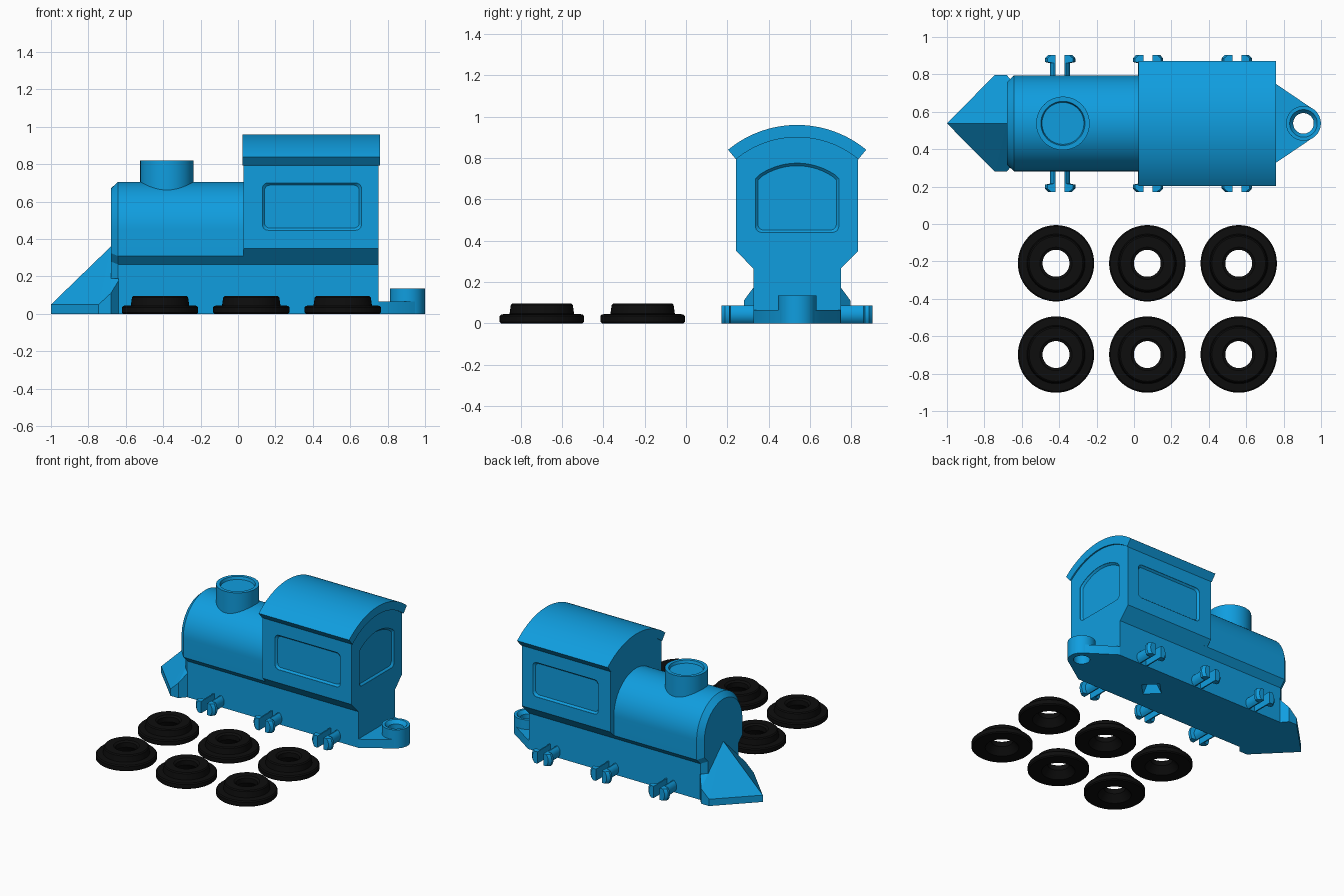
import bpy, bmesh
from math import sin, cos, pi, radians, sqrt
from mathutils import Vector

if "Cube" in bpy.data.objects:
    bpy.data.objects.remove(bpy.data.objects["Cube"])

CY = 0.538   # the engine's centre line in y


def material(name, rgb):
    m = bpy.data.materials.new(name)
    m.diffuse_color = (*rgb, 1)
    m.use_nodes = True
    m.node_tree.nodes["Principled BSDF"].inputs["Base Color"].default_value = m.diffuse_color
    return m


BLUE = material("blue", (0.005, 0.34, 0.74))
BLACK = material("black", (0.004, 0.004, 0.004))


def finish(name, bm, mat, loc):
    bmesh.ops.recalc_face_normals(bm, faces=bm.faces)
    mesh = bpy.data.meshes.new(name)
    bm.to_mesh(mesh)
    bm.free()
    mesh.materials.append(mat)
    ob = bpy.data.objects.new(name, mesh)
    ob.location = loc
    bpy.context.collection.objects.link(ob)
    return ob


def loft(name, shells, mat=BLUE, loc=(0, CY, 0), closed=False):
    """Each shell is a list of equal-length rings; ends capped, or joined if closed."""
    bm = bmesh.new()
    for rings in shells:
        vs = [[bm.verts.new(p) for p in ring] for ring in rings]
        n = len(vs[0])
        pairs = list(zip(vs, vs[1:])) + ([(vs[-1], vs[0])] if closed else [])
        for a, b in pairs:
            for i in range(n):
                j = (i + 1) % n
                bm.faces.new((a[i], a[j], b[j], b[i]))
        if not closed:
            bm.faces.new(vs[0])
            bm.faces.new(vs[-1])
    return finish(name, bm, mat, loc)


def circle(r, z, cx=0, n=64):
    return [(cx + r * cos(2 * pi * i / n), r * sin(2 * pi * i / n), z) for i in range(n)]


def arc(r, a0, a1, n, cx=0, cy=0):
    return [(cx + r * cos(a0 + (a1 - a0) * i / n), cy + r * sin(a0 + (a1 - a0) * i / n))
            for i in range(n + 1)]


def along_x(profile, x):
    return [(x, y, z) for y, z in profile]


def along_z(profile, z):
    return [(x, y, z) for x, y in profile]


def smooth(ob):
    bpy.ops.object.select_all(action='DESELECT')
    ob.select_set(True)
    bpy.context.view_layer.objects.active = ob
    bpy.ops.object.shade_smooth_by_angle(angle=radians(30))


def cut(ob, cutter):
    mod = ob.modifiers.new("cut", 'BOOLEAN')
    mod.operation, mod.solver, mod.object = 'DIFFERENCE', 'EXACT', cutter
    bpy.context.view_layer.objects.active = ob
    bpy.ops.object.modifier_apply(modifier=mod.name)


def box(x0, x1, y, z0, z1):
    rect = [(x0, -y), (x1, -y), (x1, y), (x0, y)]
    return [along_z(rect, z0), along_z(rect, z1)]


# Chassis with a small tapered pit underneath
chassis = loft("chassis", [box(-0.64, 0.75, 0.212, 0, 0.275)])
pit = loft("pit_cutter", [[circle(r * sqrt(2), z, 0.3, 4) for r, z in ((0.066, -0.01), (0.03, 0.06))]])
cut(chassis, pit)

# Boiler: round top, straight flanks, chamfered foot and front edge


def boiler_profile(inset):
    w, r = 0.212 - inset, 0.256 - inset
    return [(-w, 0.19), (w, 0.19), (w, 0.265 + inset * 0.4), (r, 0.31 + inset * 0.4)] + \
        arc(r, 0, pi, 40, 0, 0.45) + [(-r, 0.31 + inset * 0.4), (-w, 0.265 + inset * 0.4)]


boiler = loft("boiler", [[along_x(boiler_profile(i), x)
                          for i, x in ((0.036, -0.68), (0, -0.642), (0, 0.06))]])

# Chimney with a shallow recess
chimney = loft("chimney", [[circle(r, z, -0.38) for r, z in
                            ((0.143, 0.6), (0.143, 0.82), (0.118, 0.82), (0.112, 0.80))]])

# Cab body, flaring out above the chassis
cab_profile = [(-0.212, 0.265), (0.212, 0.265), (0.295, 0.35)] + \
    arc(0.468, pi / 2 - 0.682, pi / 2 + 0.682, 32, 0, 0.435) + [(-0.295, 0.35)]
cab = loft("cab", [[along_x(cab_profile, 0.03), along_x(cab_profile, 0.75)]])

# Curved roof sheet
a = 0.69
roof_profile = arc(0.525, pi / 2 - a, pi / 2 + a, 40, 0, 0.435) + \
    arc(0.465, pi / 2 + a, pi / 2 - a, 40, 0, 0.435)
roof = loft("roof", [[along_x(roof_profile, 0.025), along_x(roof_profile, 0.76)]])

# Recessed windows on both sides and the back of the cab


def inset_ring(profile, centre, d, half):
    return [(centre[0] + (u - centre[0]) * (1 - d / half[0]),
             centre[1] + (v - centre[1]) * (1 - d / half[1])) for u, v in profile]


def corner(cx, cz, r, k):
    return arc(r, k * pi / 2, (k + 1) * pi / 2, 6, cx, cz)


side = corner(0.63, 0.67, 0.03, 0) + corner(0.16, 0.67, 0.03, 1) + \
    corner(0.16, 0.477, 0.03, 2) + corner(0.63, 0.477, 0.03, 3)
side_in = inset_ring(side, (0.395, 0.573), 0.012, (0.265, 0.127))
back = arc(0.325, pi / 2 - 0.6, pi / 2 + 0.6, 24, 0, 0.45) + \
    [(-0.202, 0.70)] + corner(-0.172, 0.47, 0.03, 2) + corner(0.172, 0.47, 0.03, 3) + [(0.202, 0.70)]
back_in = inset_ring(back, (0, 0.6), 0.012, (0.202, 0.165))

cutters = [loft("back_window_cutter", [[along_x(back, 0.80), along_x(back, 0.748),
                                        along_x(back_in, 0.735)]])]
for s in (-1, 1):
    rings = [[(x, s * y, z) for x, z in prof]
             for prof, y in ((side, 0.33), (side, 0.293), (side_in, 0.28))]
    cutters.append(loft("side_window_cutter", [rings]))
for c in cutters:
    cut(cab, c)

# Wedge-shaped front plough
bm = bmesh.new()
pts = [(-1, 0, 0), (-1, 0, 0.05), (-0.68, 0, 0.36), (-0.63, 0, 0.36)]
for s in (-1, 1):
    pts += [(-0.745, s * 0.258, 0), (-0.745, s * 0.258, 0.05), (-0.68, s * 0.258, 0),
            (-0.68, s * 0.258, 0.11), (-0.64, s * 0.21, 0), (-0.64, s * 0.21, 0.175)]
for p in pts:
    bm.verts.new(p)
bmesh.ops.convex_hull(bm, input=bm.verts)
bmesh.ops.dissolve_limit(bm, angle_limit=radians(1), verts=bm.verts, edges=bm.edges)
plough = finish("plough", bm, BLUE, (0, CY, 0))

# Rear coupling: tapered plate and a countersunk ring
t = radians(55.7)
plate_outline = [(0.74, 0.212), (0.74, -0.212), (0.76, -0.21)] + \
    arc(0.092, -t, t, 20, 0.906, 0) + [(0.76, 0.21)]
plate = loft("coupling_plate", [[along_z(plate_outline, 0), along_z(plate_outline, 0.065)]])
ring = loft("coupling_ring", [[circle(0.093, 0, 0.906), circle(0.093, 0.135, 0.906)]])
bore = loft("bore_cutter", [[circle(r, z, 0.906) for r, z in
                             ((0.055, -0.05), (0.055, 0.11), (0.085, 0.15))]])
cutters += [pit, bore]
cut(plate, bore)
cut(ring, bore)
for c in cutters:
    bpy.data.objects.remove(c)

# Split snap-on axle clips, flattened top and bottom


def prong(sx, sy):
    rings = []
    for d, r in ((0.2, 0.054), (0.322, 0.054), (0.328, 0.081), (0.348, 0.081), (0.366, 0.064)):
        zs = [-0.043 + 0.086 * i / 10 for i in range(11)]
        sec = [(sqrt(r * r - z * z), z) for z in zs] + [(0.024, 0.043), (0.024, -0.043)]
        rings.append([(sx * x, sy * d, z) for x, z in sec])
    return rings


clips = loft("axle_clips", [prong(i, j) for i in (-1, 1) for j in (-1, 1)], BLUE, (-0.395, CY, 0.043))

# Loose flanged wheels lying beside the engine
wheel_profile = [(0.112, 0), (0.197, 0), (0.204, 0.007), (0.204, 0.035), (0.197, 0.043),
                 (0.156, 0.046), (0.150, 0.088), (0.143, 0.095), (0.086, 0.095),
                 (0.072, 0.085), (0.072, 0.05)]
wheel = loft("wheel", [[circle(r, z, 0) for r, z in wheel_profile]], BLACK, (-0.417, -0.21, 0), True)

for ob in (boiler, chimney, cab, roof, plate, ring, clips, wheel):
    smooth(ob)


def repeat(ob, loc):
    twin = ob.copy()
    twin.location = loc
    bpy.context.collection.objects.link(twin)


for x in (0.075, 0.55):
    repeat(clips, (x, CY, 0.043))
for x in (-0.417, 0.071, 0.56):
    for y in (-0.21, -0.698):
        if (x, y) != (-0.417, -0.21):
            repeat(wheel, (x, y, 0))
